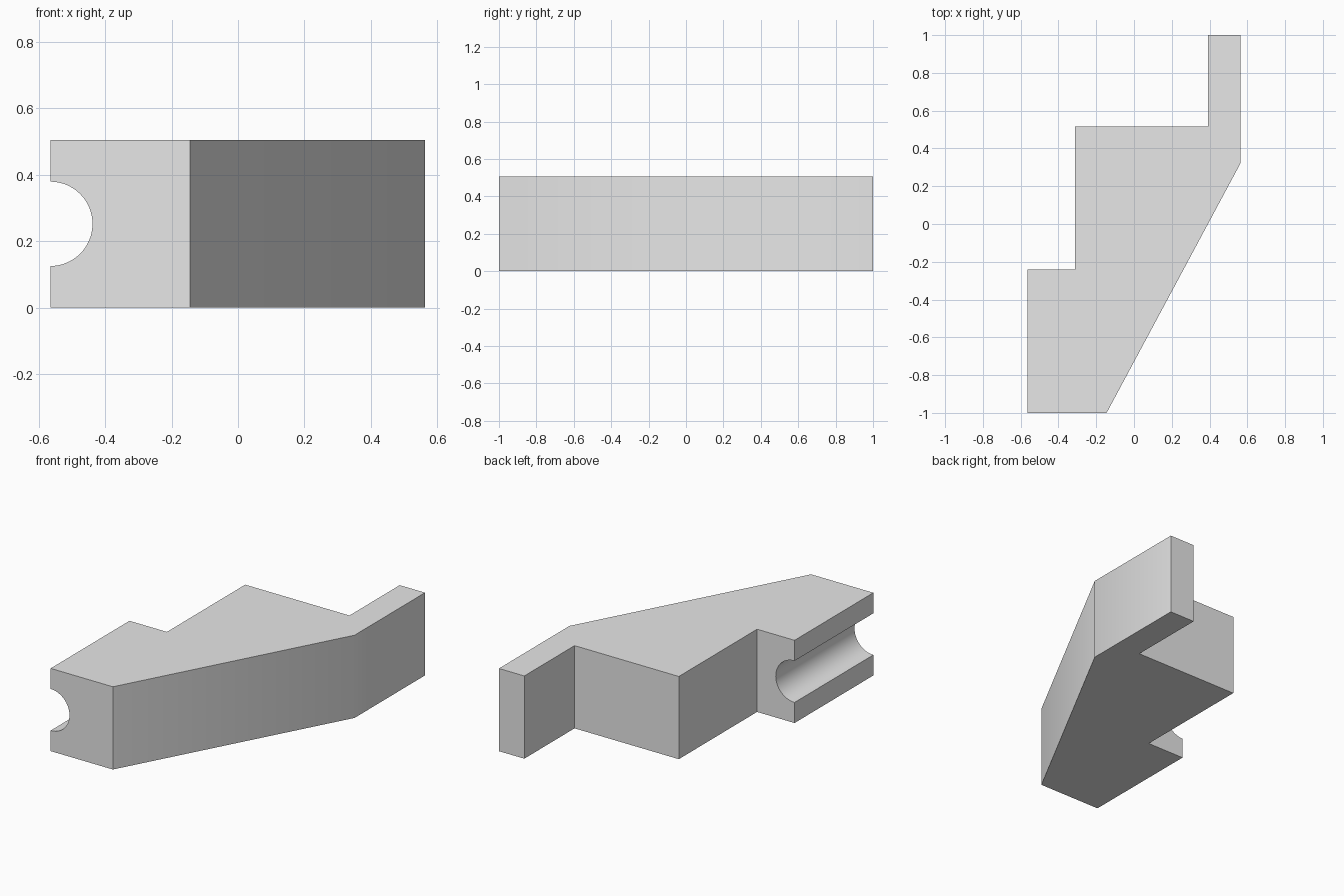
import bpy, bmesh, math

cube = bpy.data.objects.get("Cube")
if cube:
    bpy.data.objects.remove(cube, do_unlink=True)

HEIGHT = 0.505
LEFT_EDGE = -0.565

# Single plain grey
grey = bpy.data.materials.new("plain grey")
grey.use_nodes = True
color = (0.8, 0.8, 0.8, 1)
grey.diffuse_color = color
grey.node_tree.nodes["Principled BSDF"].inputs["Base Color"].default_value = color


def make_object(name, bm):
    bmesh.ops.recalc_face_normals(bm, faces=bm.faces)
    mesh = bpy.data.meshes.new(name)
    bm.to_mesh(mesh)
    bm.free()
    mesh.materials.append(grey)
    obj = bpy.data.objects.new(name, mesh)
    bpy.context.collection.objects.link(obj)
    return obj


def extrude(name, points, direction):
    bm = bmesh.new()
    face = bm.faces.new([bm.verts.new(p) for p in points])
    result = bmesh.ops.extrude_face_region(bm, geom=[face], use_keep_orig=True)
    moved = [v for v in result["geom"] if isinstance(v, bmesh.types.BMVert)]
    bmesh.ops.translate(bm, verts=moved, vec=direction)
    return make_object(name, bm)


# Stepped bracket body, extruded from its plan outline
outline = [(LEFT_EDGE, -1), (-0.145, -1), (0.563, 0.32), (0.563, 1),
           (0.392, 1), (0.392, 0.515), (-0.312, 0.515),
           (-0.312, -0.24), (LEFT_EDGE, -0.24)]
body = extrude("bracket_body", [(x, y, 0) for x, y in outline], (0, 0, HEIGHT))

# Round groove along the side of the narrow foot
radius, sides = 0.127, 64
circle = [(LEFT_EDGE + radius * math.cos(math.tau * i / sides), -1.1,
           HEIGHT / 2 + radius * math.sin(math.tau * i / sides))
          for i in range(sides)]
cutter = extrude("groove_cutter", circle, (0, 1, 0))
cutter.hide_render = True

groove = body.modifiers.new("groove", "BOOLEAN")
groove.operation = "DIFFERENCE"
groove.solver = "EXACT"
groove.object = cutter

# Apply the cut, then smooth the groove and the shallow bend
bpy.ops.object.select_all(action="DESELECT")
body.select_set(True)
bpy.context.view_layer.objects.active = body
bpy.ops.object.modifier_apply(modifier=groove.name)
bpy.data.objects.remove(cutter, do_unlink=True)
bpy.ops.object.shade_smooth_by_angle(angle=math.radians(30))
